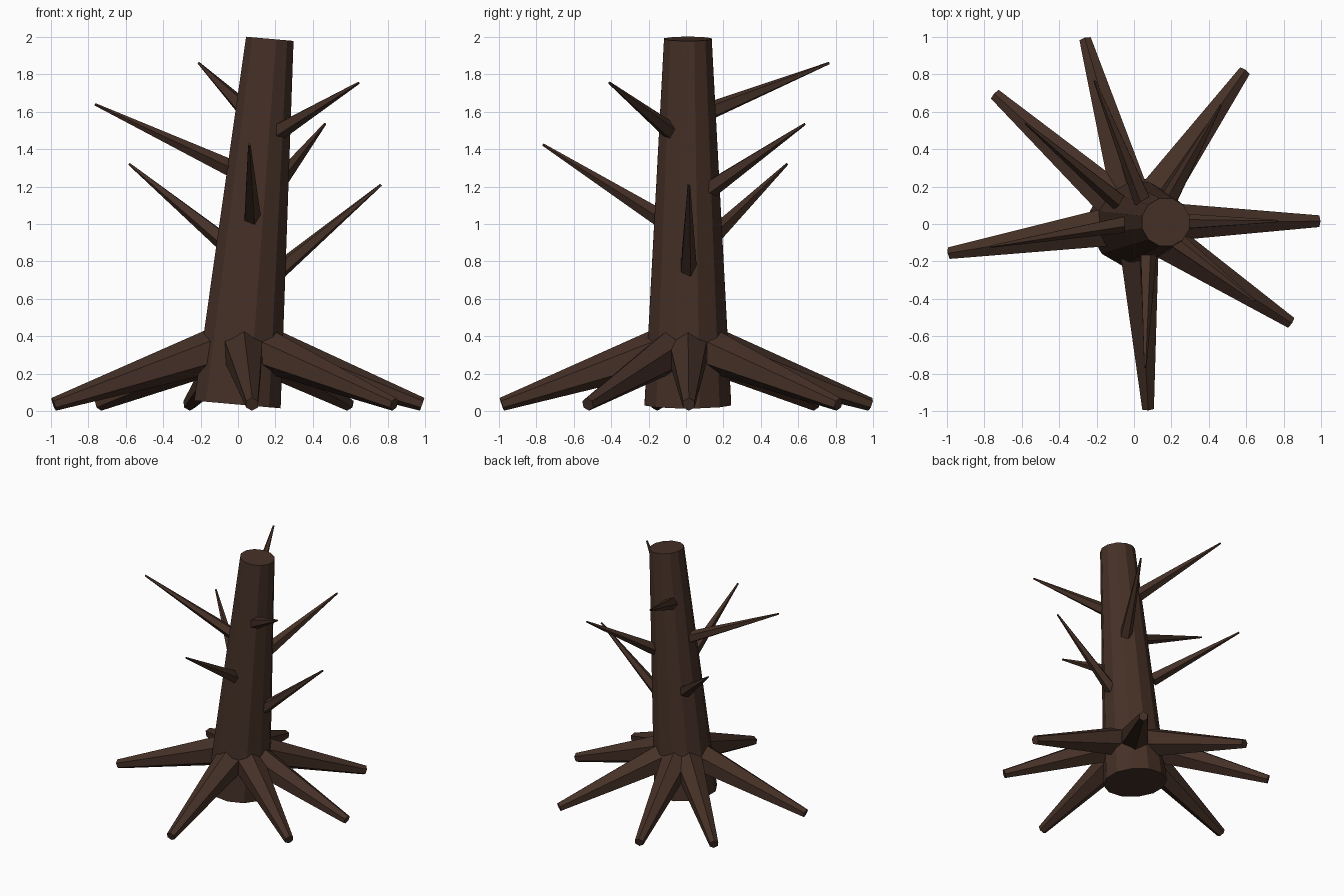
import bpy, bmesh, math
from mathutils import Vector, Matrix

if "Cube" in bpy.data.objects:
    bpy.data.objects.remove(bpy.data.objects["Cube"])

bark = bpy.data.materials.new("dark_bark")
bark.diffuse_color = (0.06, 0.03, 0.02, 1)
bark.use_nodes = True
bark.node_tree.nodes["Principled BSDF"].inputs["Base Color"].default_value = bark.diffuse_color


def limb(name, a, b, r1, r2, sides, turn=0.0):
    """Tapered flat-sided limb from a to b; at turn 0 a flat side faces up."""
    a, b = Vector(a), Vector(b)
    axis = (b - a).normalized()
    ref = Vector((0, 0, 1)) if abs(axis.z) < 0.95 else Vector((0, 1, 0))
    side = axis.cross(ref).normalized()
    up = side.cross(axis)
    rot = Matrix((side, up, axis)).transposed().to_4x4()
    spin = Matrix.Rotation(math.pi / 2 + math.pi / sides + turn, 4, 'Z')
    bm = bmesh.new()
    bmesh.ops.create_cone(bm, cap_ends=True, segments=sides, radius1=r1, radius2=r2,
                          depth=(b - a).length,
                          matrix=Matrix.Translation((a + b) / 2) @ rot @ spin)
    me = bpy.data.meshes.new(name)
    bm.to_mesh(me)
    bm.free()
    me.materials.append(bark)
    ob = bpy.data.objects.new(name, me)
    bpy.context.collection.objects.link(ob)


# Leaning trunk
limb("trunk", (-0.003, 0.01, 0.035), (0.17, 0.01, 1.99), 0.24, 0.132, 12)

# Spreading roots: each starts inside the trunk and runs down to its tip
hub = Vector((0.02, 0.01, 0))
root_tips = [(0.985, 0.015), (0.59, 0.815), (-0.26, 0.985), (-0.74, 0.69),
             (-0.985, -0.155), (0.075, -0.985), (0.835, -0.525)]
for i, (x, y) in enumerate(root_tips):
    tip = Vector((x, y, 0.036))
    start = hub + (Vector((x, y, 0)) - hub).normalized() * 0.12
    start.z = 0.335
    limb(f"root_{i + 1}", start, tip, 0.12, 0.036, 6)

# Bare pointed branches: base, tip
branches = [((0.05, 0.12, 1.60), (-0.21, 0.765, 1.86)),
            ((0.00, 0.01, 1.28), (-0.765, -0.12, 1.64)),
            ((-0.08, 0.12, 0.91), (-0.58, 0.54, 1.32)),
            ((0.075, -0.12, 1.02), (0.06, -0.765, 1.425)),
            ((0.20, -0.07, 1.485), (0.645, -0.41, 1.755)),
            ((0.19, 0.13, 1.19), (0.465, 0.635, 1.535)),
            ((0.20, 0.01, 0.735), (0.765, 0.015, 1.21))]
for i, (a, b) in enumerate(branches):
    limb(f"branch_{i + 1}", a, b, 0.05, 0.007, 5, math.pi / 5)
